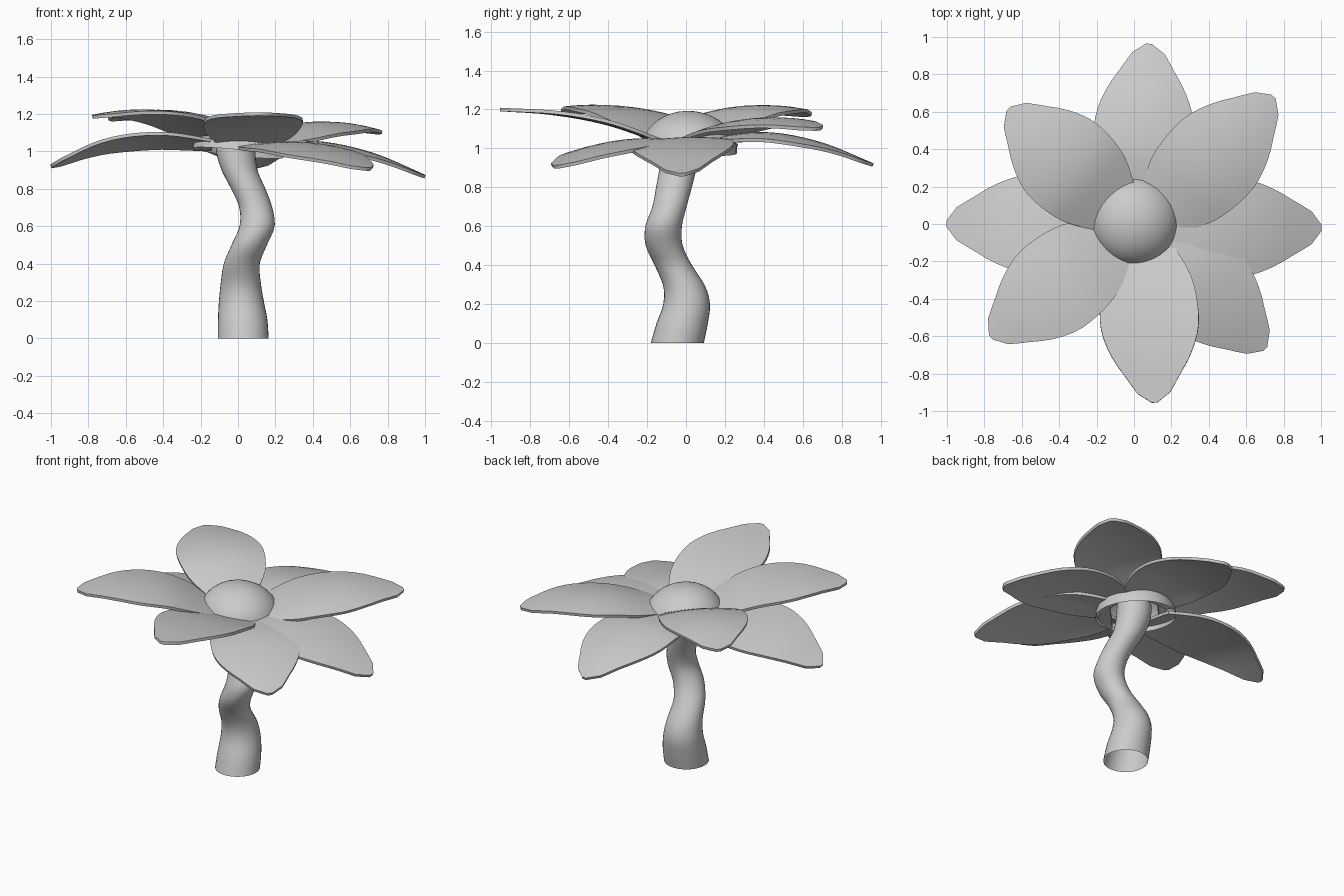
import bpy, bmesh, math
from mathutils import Vector

if "Cube" in bpy.data.objects:
    bpy.data.objects.remove(bpy.data.objects["Cube"])


def finish(name, bm, angle=40, thickness=0):
    bmesh.ops.recalc_face_normals(bm, faces=bm.faces)
    me = bpy.data.meshes.new(name)
    bm.to_mesh(me)
    bm.free()
    ob = bpy.data.objects.new(name, me)
    bpy.context.collection.objects.link(ob)
    bpy.ops.object.select_all(action='DESELECT')
    ob.select_set(True)
    bpy.context.view_layer.objects.active = ob
    if thickness:
        mod = ob.modifiers.new("thickness", 'SOLIDIFY')
        mod.thickness = thickness
        mod.offset = 0
        bpy.ops.object.modifier_apply(modifier=mod.name)
    bpy.ops.object.shade_smooth_by_angle(angle=math.radians(angle))
    return ob


def spline(keys, x):
    """Smooth interpolation of (x, value...) rows, Catmull-Rom style."""
    i = max(k for k in range(len(keys) - 1) if keys[k][0] <= x + 1e-6)
    a, b, c, d = (keys[min(max(k, 0), len(keys) - 1)] for k in (i - 1, i, i + 1, i + 2))
    t = (x - b[0]) / (c[0] - b[0])
    h = c[0] - b[0]
    out = []
    for j in range(1, len(b)):
        m0 = (c[j] - a[j]) / (c[0] - a[0]) * h
        m1 = (d[j] - b[j]) / (d[0] - b[0]) * h
        out.append((2*t**3 - 3*t*t + 1) * b[j] + (t**3 - 2*t*t + t) * m0
                   + (3*t*t - 2*t**3) * c[j] + (t**3 - t*t) * m1)
    return out


def bridge(bm, rows, closed=False):
    for r0, r1 in zip(rows, rows[1:]):
        n = len(r0)
        for i in range(n if closed else n - 1):
            j = (i + 1) % n
            bm.faces.new((r0[i], r0[j], r1[j], r1[i]))


# Winding open-ended stem: z, centre x, centre y, radius
STEM = [(0, .028, -.045, .136), (.1, .025, -.02, .132), (.2, .018, .003, .12), (.29, .015, -.008, .108),
        (.4, .02, -.065, .096), (.5, .06, -.112, .095), (.6, .102, -.115, .094),
        (.7, .095, -.085, .088), (.8, .055, -.062, .092), (.9, .008, -.04, .096),
        (1.0, -.012, -.02, .105), (1.08, -.01, -.01, .105)]
bm = bmesh.new()
rows = []
for k in range(33):
    z = 1.08 * k / 32
    x, y, r = spline(STEM, z)
    rows.append([bm.verts.new((x + r * math.cos(a), y + r * math.sin(a), z))
                 for a in (math.tau * i / 32 for i in range(32))])
bridge(bm, rows, True)
finish("stem", bm, 60)

# Hollow domed flower centre, slightly tilted
bm = bmesh.new()
bmesh.ops.create_uvsphere(bm, u_segments=32, v_segments=20, radius=1)
bmesh.ops.delete(bm, geom=[v for v in bm.verts if v.co.z < -.01], context='VERTS')
dome = finish("flower_centre", bm, 60)
dome.scale = (.245, .245, .2)
dome.location = (0, .017, .992)
dome.rotation_euler = (math.radians(-4), math.radians(6), 0)

# Petals: half width along the length, then base, tip, heights from base to tip, roll, cup
WIDTH = [(0, .16), (.1, .205), (.2, .24), (.36, .262), (.53, .258), (.7, .208),
         (.85, .132), (.94, .085), (1, .015)]
PETALS = [
    ("upper_front_petal", (.06, -.14), (.11, -.955), (1.04, 1.13, 1.18, 1.2), 0, .1),
    ("upper_front_left_petal", (-.125, -.1), (-.765, -.605), (1.07, 1.185, 1.215, 1.185), .03, -.3),
    ("upper_back_left_petal", (-.11, .09), (-.67, .615), (1.09, 1.195, 1.212, 1.17), 0, -.4),
    ("upper_back_right_petal", (.155, .075), (.745, .68), (1.06, 1.135, 1.147, 1.1), .05, -.5),
    ("lower_back_petal", (.03, .14), (.08, .96), (1.05, 1.075, 1.025, .915), 0, -.5),
    ("lower_left_petal", (-.14, 0), (-1, 0), (1.04, 1.07, 1.035, .92), .15, -.2),
    ("lower_right_petal", (.14, -.02), (1, -.02), (1.04, 1.045, .985, .865), .04, -.3),
    ("lower_front_right_petal", (.11, -.09), (.7, -.665), (1.035, 1.04, .99, .905), .04, -.4),
]
for name, base, tip, zs, roll, cup in PETALS:
    b, t = Vector(base), Vector(tip)
    side = (t - b).normalized().orthogonal()
    heights = [(i / 3, z) for i, z in enumerate(zs)]
    bm = bmesh.new()
    rows = []
    for k in range(17):
        s = k / 16
        p = b.lerp(t, s)
        w = spline(WIDTH, s)[0]
        z = spline(heights, s)[0]
        row = []
        for i in range(-4, 5):
            u = w * i / 4
            q = p + side * u
            row.append(bm.verts.new((q.x, q.y, z + roll*u + cup*u*u)))
        rows.append(row)
    bridge(bm, rows)
    finish(name, bm, 40, .018)
